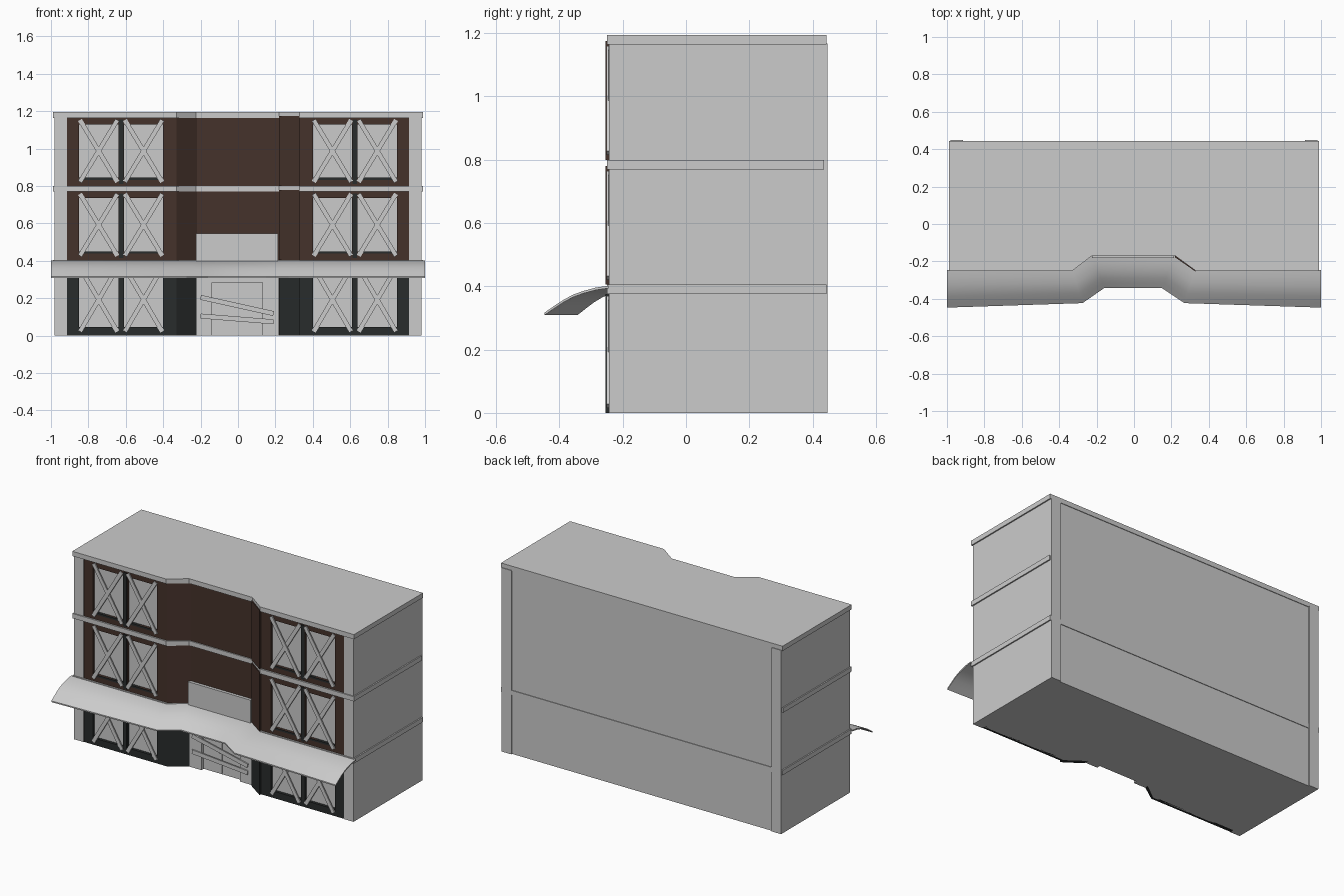
import bpy, bmesh, math
from mathutils import Matrix, Vector

if "Cube" in bpy.data.objects:
    bpy.data.objects.remove(bpy.data.objects["Cube"])


def material(name, rgb):
    m = bpy.data.materials.new(name)
    m.diffuse_color = (*rgb, 1)
    m.use_nodes = True
    m.node_tree.nodes["Principled BSDF"].inputs["Base Color"].default_value = m.diffuse_color
    return m


BROWN = material("dark_brown", (0.06, 0.032, 0.024))
BLACK = material("charcoal", (0.022, 0.025, 0.025))


def finish(name, bm, mat=None):
    bmesh.ops.recalc_face_normals(bm, faces=bm.faces)
    me = bpy.data.meshes.new(name)
    bm.to_mesh(me)
    bm.free()
    ob = bpy.data.objects.new(name, me)
    bpy.context.collection.objects.link(ob)
    if mat:
        me.materials.append(mat)
    return ob


def add_box(bm, x0, x1, y0, y1, z0, z1):
    m = Matrix.Translation(((x0 + x1) / 2, (y0 + y1) / 2, (z0 + z1) / 2))
    m = m @ Matrix.Diagonal((abs(x1 - x0), y1 - y0, z1 - z0, 1))
    bmesh.ops.create_cube(bm, size=1, matrix=m)


def box(name, *dims, mat=None):
    bm = bmesh.new()
    add_box(bm, *dims)
    return finish(name, bm, mat)


def prism(name, outline, z0, z1, mat=None):
    bm = bmesh.new()
    f = bm.faces.new([bm.verts.new((x, y, z0)) for x, y in outline])
    top = bmesh.ops.extrude_face_region(bm, geom=[f])["geom"]
    bmesh.ops.translate(bm, vec=(0, 0, z1 - z0),
                        verts=[v for v in top if isinstance(v, bmesh.types.BMVert)])
    return finish(name, bm, mat)


def floor_plan(hx, front, back):
    # rectangular plan with the recessed entrance bay in the front
    return [(-hx, front), (-0.33, front), (-0.225, front + 0.08), (0.22, front + 0.08),
            (0.33, front), (hx, front), (hx, back), (-hx, back)]


def add_board(bm, a, b, width, y, thick=0.008):
    a, b = Vector(a), Vector(b)
    d, c = b - a, (a + b) / 2
    m = Matrix.Translation((c.x, y, c.y)) @ Matrix.Rotation(-math.atan2(d.y, d.x), 4, 'Y')
    m = m @ Matrix.Diagonal((d.length, thick, width, 1))
    bmesh.ops.create_cube(bm, size=1, matrix=m)


# Main body and corner pillars
prism("body_core", floor_plan(0.975, -0.225, 0.440), 0, 1.18)
for s, side in ((-1, "left"), (1, "right")):
    box(f"corner_pillar_{side}", s * 0.915, s * 0.982, -0.243, 0.448, 0, 1.168)

# Horizontal bands and the roof slab
prism("lower_band", floor_plan(0.99, -0.25, 0.444), 0.375, 0.405)
prism("middle_band", floor_plan(0.99, -0.25, 0.436), 0.77, 0.80)
prism("roof_slab", floor_plan(0.99, -0.25, 0.444), 1.165, 1.195)

# Storeys: window walls, boarded windows and bay walls
WINDOWS = ((0.40, 0.61), (0.64, 0.85))
for i, (z0, z1) in enumerate(((0, 0.375), (0.405, 0.77), (0.80, 1.165)), 1):
    mat = BLACK if i == 1 else BROWN
    wz0, wz1 = z0 + 0.045, z1 - 0.035
    for s, side in ((-1, "left"), (1, "right")):
        wall = bmesh.new()
        for x0, x1 in ((0.33, 0.40), (0.61, 0.64), (0.85, 0.92)):
            add_box(wall, s * x0, s * x1, -0.240, -0.215, z0, z1)
        for x0, x1 in WINDOWS:
            add_box(wall, s * x0, s * x1, -0.240, -0.215, z0, wz0)
            add_box(wall, s * x0, s * x1, -0.240, -0.215, wz1, z1)
        finish(f"window_wall_{side}_{i}", wall, mat)

        trim = bmesh.new()
        boards = bmesh.new()
        for x0, x1 in WINDOWS:
            add_box(trim, s * x0, s * x1, -0.243, -0.220, wz0 - 0.012, wz0)
            zl, zh = z0 + 0.022, z1 - 0.012
            add_board(boards, (s * (x0 + 0.005), zl), (s * (x1 - 0.005), zh), 0.024, -0.243)
            add_board(boards, (s * (x0 + 0.005), zh), (s * (x1 - 0.005), zl), 0.024, -0.248)
        add_box(trim, s * 0.613, s * 0.637, -0.244, -0.220, z0 + 0.01, z1 - 0.01)
        finish(f"window_trim_{side}_{i}", trim, BLACK)
        finish(f"window_boards_{side}_{i}", boards)

        # angled bay wall; the right one stands proud of the bands
        p = 0.014 if s > 0 else 0
        prism(f"bay_side_{side}_{i}",
              [(s * 0.218, -0.163 - p), (s * 0.33, -0.241 - p),
               (s * 0.33, -0.215), (s * 0.218, -0.135)],
              z0, z1 + (0.01 if s > 0 and i > 1 else 0), mat)
    if i > 1:
        box(f"bay_wall_{i}", -0.225, 0.22, -0.163, -0.13, z0, z1, mat=mat)

# Blank sign panel above the awning
box("sign_panel", -0.225, 0.215, -0.182, -0.155, 0.395, 0.545)

# Entrance: frame, double door, handles and nailed boards
frame = bmesh.new()
add_box(frame, -0.222, -0.14, -0.168, -0.14, 0, 0.375)
add_box(frame, 0.13, 0.217, -0.168, -0.14, 0, 0.375)
add_box(frame, -0.14, 0.13, -0.168, -0.14, 0.285, 0.375)
finish("door_frame", frame)
doors = bmesh.new()
add_box(doors, -0.139, -0.006, -0.150, -0.14, 0.008, 0.284)
add_box(doors, -0.004, 0.129, -0.150, -0.14, 0.008, 0.284)
finish("door_leaves", doors)
handles = bmesh.new()
for x in (-0.018, 0.008):
    add_box(handles, x - 0.005, x + 0.005, -0.158, -0.149, 0.134, 0.142)
finish("door_handles", handles)
planks = bmesh.new()
add_board(planks, (-0.20, 0.205), (0.19, 0.118), 0.026, -0.174)
add_board(planks, (-0.20, 0.105), (0.19, 0.074), 0.026, -0.174)
finish("door_planks", planks)

# Curved awning lofted from the facade line to the outer lip
inner = [(-1, -0.245), (-0.33, -0.245), (-0.225, -0.165), (0.22, -0.165), (0.33, -0.245), (1, -0.245)]
outer = [(-1, -0.447), (-0.275, -0.423), (-0.16, -0.343), (0.15, -0.343), (0.27, -0.423), (1, -0.447)]
section = [(0, 0.402), (0.2, 0.396), (0.4, 0.385), (0.55, 0.374), (0.7, 0.358), (0.85, 0.338), (1, 0.317)]
bm = bmesh.new()
rows = [[bm.verts.new((a[0] + (b[0] - a[0]) * t, a[1] + (b[1] - a[1]) * t, z))
         for a, b in zip(inner, outer)] for t, z in section]
for r0, r1 in zip(rows, rows[1:]):
    for k in range(len(r0) - 1):
        bm.faces.new((r0[k], r1[k], r1[k + 1], r0[k + 1]))
shell = bmesh.ops.extrude_face_region(bm, geom=bm.faces[:])["geom"]
bmesh.ops.translate(bm, vec=(0, 0, -0.008),
                    verts=[v for v in shell if isinstance(v, bmesh.types.BMVert)])
awning = finish("awning", bm)
bpy.context.view_layer.objects.active = awning
awning.select_set(True)
bpy.ops.object.shade_smooth_by_angle(angle=math.radians(25))
